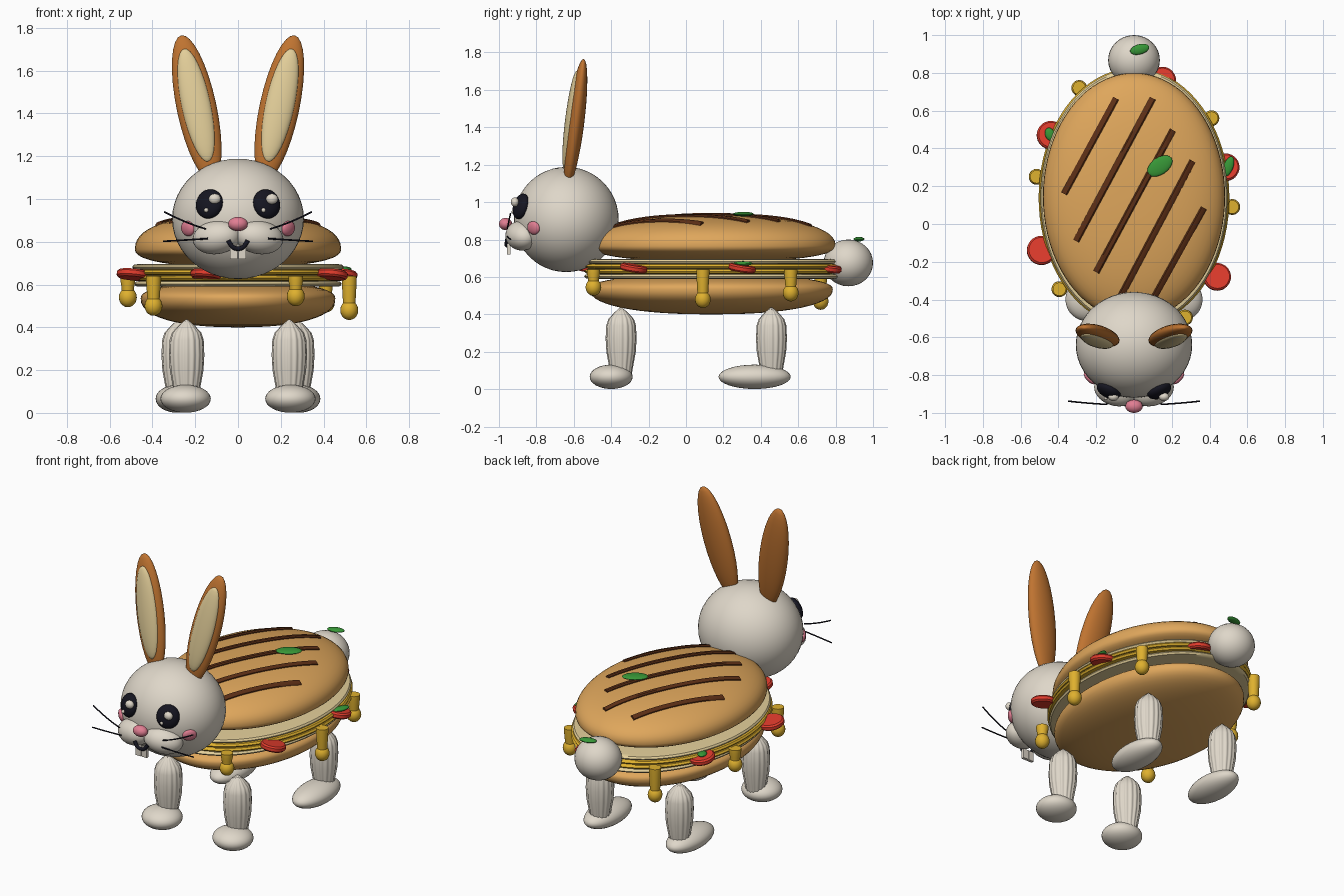
import bpy, bmesh, math
from mathutils import Vector, Matrix

if "Cube" in bpy.data.objects:
    bpy.data.objects.remove(bpy.data.objects["Cube"])


def material(name, r, g, b):
    m = bpy.data.materials.new(name)
    m.diffuse_color = (*[(c / 255) ** 2.2 for c in (r, g, b)], 1)
    m.use_nodes = True
    m.node_tree.nodes["Principled BSDF"].inputs["Base Color"].default_value = m.diffuse_color
    return m


FUR = material("cream_fur", 222, 214, 200)
BUN = material("toasted_bun", 222, 165, 92)
EAR = material("ear_brown", 190, 115, 52)
TAN = material("pale_tan", 226, 205, 152)
CHEESE = material("cheese_yellow", 222, 175, 50)
GRILL = material("grill_brown", 92, 50, 28)
RED = material("tomato_red", 225, 62, 48)
GREEN = material("leaf_green", 58, 150, 58)
DARK = material("near_black", 28, 28, 38)
PINK = material("soft_pink", 224, 125, 145)


def finish(name, bm, mat, angle=40):
    bmesh.ops.recalc_face_normals(bm, faces=bm.faces)
    me = bpy.data.meshes.new(name)
    bm.to_mesh(me)
    bm.free()
    ob = bpy.data.objects.new(name, me)
    bpy.context.collection.objects.link(ob)
    me.materials.append(mat)
    bpy.ops.object.select_all(action='DESELECT')
    ob.select_set(True)
    bpy.context.view_layer.objects.active = ob
    bpy.ops.object.shade_smooth_by_angle(angle=math.radians(angle))
    return ob


def ball(name, loc, radii, mat, rot=None, seg=32):
    bm = bmesh.new()
    bmesh.ops.create_uvsphere(bm, u_segments=seg, v_segments=seg // 2, radius=1)
    turn = rot.to_4x4() if rot else Matrix()
    bm.transform(Matrix.Translation(loc) @ turn @ Matrix.Diagonal((*radii, 1)))
    return finish(name, bm, mat)


def lathe(name, loc, profile, mat, scale=(1, 1), seg=64, ribs=0, rot=None):
    """Closed turned shape from (radius, z) points; ribs flute the sides."""
    bm = bmesh.new()
    rings = []
    for r, z in profile:
        ring = []
        for i in range(seg):
            a = 2 * math.pi * i / seg
            k = r * (1 + 0.035 * math.cos(ribs * a)) if ribs else r
            ring.append(bm.verts.new((k * math.cos(a) * scale[0], k * math.sin(a) * scale[1], z)))
        rings.append(ring)
    for a, b in zip(rings, rings[1:]):
        for i in range(seg):
            j = (i + 1) % seg
            bm.faces.new((a[i], a[j], b[j], b[i]))
    bm.faces.new(rings[0])
    bm.faces.new(rings[-1])
    bm.transform(Matrix.Translation(loc) @ (rot.to_4x4() if rot else Matrix()))
    return finish(name, bm, mat)


def tube(name, pts, radius, mat):
    cu = bpy.data.curves.new(name, 'CURVE')
    cu.dimensions = '3D'
    cu.bevel_depth = radius
    cu.bevel_resolution = 2
    cu.use_fill_caps = True
    sp = cu.splines.new('NURBS')
    sp.points.add(len(pts) - 1)
    for p, c in zip(sp.points, pts):
        p.co = (*c, 1)
    sp.use_endpoint_u = True
    sp.order_u = 3
    ob = bpy.data.objects.new(name, cu)
    bpy.context.collection.objects.link(ob)
    cu.materials.append(mat)


def euler(x=0, y=0, z=0):
    return (Matrix.Rotation(math.radians(z), 3, 'Z') @ Matrix.Rotation(math.radians(y), 3, 'Y')
            @ Matrix.Rotation(math.radians(x), 3, 'X'))


# --- Sandwich body: two buns and the filling layers ---
CY = 0.145
TOP_Z, TOP_H, POW = 0.765, 0.165, 2.3


def dome(lo, hi, n=14):
    """Rounded profile from bottom depth lo to top height hi."""
    pts = []
    for i in range(-n, n + 1):
        t = i / n * math.pi / 2 * 0.995
        h = hi if t > 0 else lo
        pts.append((math.cos(t) ** (2 / POW), math.copysign(abs(math.sin(t)) ** (2 / POW), t) * h))
    return pts


lathe("top_bun", (0, CY, TOP_Z), dome(0.085, TOP_H), BUN, (0.482, 0.655), 80)
lathe("bottom_bun", (0, CY - 0.01, 0.535), dome(0.135, 0.08), BUN, (0.455, 0.65), 80)


def slab(name, z, h, rx, ry, mat):
    prof = [(0.95, -h), (0.985, -h * 0.8), (1, 0), (0.985, h * 0.8), (0.95, h)]
    lathe(name, (0, CY - 0.005, z), prof, mat, (rx, ry), 80)


slab("upper_spread", 0.682, 0.013, 0.495, 0.68, TAN)
slab("upper_cheese", 0.657, 0.013, 0.505, 0.685, CHEESE)
slab("middle_spread", 0.644, 0.006, 0.485, 0.665, TAN)
slab("lower_cheese", 0.630, 0.013, 0.505, 0.685, CHEESE)
slab("lower_spread", 0.603, 0.013, 0.485, 0.685, TAN)


# --- Grill marks following the top bun ---
def bun_z(x, y):
    q = min(0.99, math.hypot(x / 0.482, (y - CY) / 0.655))
    return TOP_Z + TOP_H * (1 - q ** POW) ** (1 / POW)


for x0, y0, x1, y1 in [(-.37, .16, -.095, .665), (-.307, -.09, .10, .665), (-.20, -.255, .206, .497),
                       (-.08, -.40, .31, .333), (.10, -.40, .37, .085)]:
    bm = bmesh.new()
    a, b = Vector((x0, y0)), Vector((x1, y1))
    side = (b - a).orthogonal().normalized() * 0.017
    prev = None
    for i in range(17):
        p = a.lerp(b, i / 16)
        ring = []
        for s, dz in ((-1, -.02), (-1, .006), (-.6, .012), (.6, .012), (1, .006), (1, -.02)):
            q = p + side * s
            ring.append(bm.verts.new((q.x, q.y, bun_z(q.x, q.y) + dz)))
        if prev:
            for k in range(6):
                bm.faces.new((prev[k], prev[(k + 1) % 6], ring[(k + 1) % 6], ring[k]))
        if i in (0, 16):
            bm.faces.new(ring)
        prev = ring
    finish("grill_mark", bm, GRILL)

# --- Tomato slices, leaves and cheese drips around the rim ---
for x, y, r in [(-.44, .47, .075), (-.49, -.14, .077), (.44, -.28, .073), (.485, .30, .073),
                (.15, .76, .072), (-.15, -.52, .072)]:
    tilt = euler(x=-9, y=5)
    prof = [(r * .88, -.018), (r, -.009), (r, .009), (r * .88, .018)]
    lathe("tomato_slice", (x, y, .647), prof, RED, seg=32, rot=tilt)

for x, y, z, l, w, turn in [(.137, .307, .936, .075, .045, 35), (.03, .925, .802, .052, .027, 15),
                            (-.445, .475, .672, .036, .026, 110), (.5, .305, .672, .055, .026, 70)]:
    ball("leaf", (x, y, z), (l, w, .012), GREEN, euler(z=turn), 20)

for x, y, z in [(-.29, .72, .47), (-.515, .25, .54), (-.395, -.345, .50), (.41, .56, .515),
                (.52, .09, .48), (.27, -.495, .545)]:
    lathe("cheese_drip", (x, y, 0), [(.026, z), (.03, z + .05), (.035, .62), (.035, .64)], CHEESE, seg=20)
    ball("drip_bulb", (x, y, z), (.042, .042, .046), CHEESE, seg=20)

# --- Head and tail ---
HC, HR = Vector((0, -.64, .907)), Vector((.308, .28, .281))
ball("head", HC, HR, FUR, seg=48)
ball("tail", (0, .868, .675), (.137, .132, .125), FUR)


def on_head(x, z):
    """Point on the front of the head and a frame whose -y axis faces outward."""
    dx, dz = x / HR.x, (z - HC.z) / HR.z
    y = HC.y - HR.y * math.sqrt(1 - dx * dx - dz * dz)
    n = Vector((x / HR.x ** 2, (y - HC.y) / HR.y ** 2, (z - HC.z) / HR.z ** 2)).normalized()
    xa = (-n).cross(Vector((0, 0, 1))).normalized()
    return Vector((x, y, z)), Matrix((xa, -n, xa.cross(-n))).transposed()


for s in (-1, 1):
    # ears
    turn = euler(x=-7, y=12 * s)
    ear = Vector((.193 * s, -.59, 1.425))
    ball("ear", ear, (.093, .046, .35), EAR, turn)
    ball("inner_ear", ear + turn @ Vector((0, -.028, .01)), (.068, .03, .272), TAN, turn)
    # eyes with highlights
    p, frame = on_head(.134 * s, .977)
    ball("eye", p, (.067, .036, .07), DARK, frame)
    ball("eye_highlight", (.134 * s + .025, -.915, 1.0), (.028, .022, .025), FUR, seg=20)
    ball("eye_glint", (.134 * s - .015, -.922, .948), (.011, .011, .011), FUR, seg=12)
    # cheeks, muzzle, teeth
    p, frame = on_head(.235 * s, .862)
    ball("cheek", p, (.042, .018, .036), PINK, frame, 24)
    ball("muzzle", (.1 * s, -.88, .82), (.115, .082, .078), FUR, euler(y=8 * s, z=18 * s))
    bm = bmesh.new()
    bmesh.ops.create_cube(bm, size=1)
    bm.transform(Matrix.Translation((.02 * s, -.948, .75)) @ Matrix.Diagonal((.036, .018, .06, 1)))
    finish("tooth", bm, FUR)
    # whiskers
    tube("upper_whisker", [(.15 * s, -.955, .86), (.24 * s, -.95, .885), (.345 * s, -.938, .94)], .004, DARK)
    tube("lower_whisker", [(.14 * s, -.955, .815), (.24 * s, -.95, .808), (.35 * s, -.938, .802)], .004, DARK)
    # legs and feet
    for name, x, y in (("front_leg", .24, -.347), ("hind_leg", .275, .457)):
        prof = [(.052, .06), (.062, .12), (.076, .2), (.08, .27), (.077, .34), (.066, .375), (.035, .41), (.004, .437)]
        lathe(name, (x * s, y, 0), prof, FUR, seg=96, ribs=16)
    ball("front_foot", (.245 * s, -.4, .066), (.118, .115, .065), FUR)
    ball("hind_foot", (.285 * s, .367, .066), (.1, .193, .065), FUR)

# --- Nose and smile ---
ball("nose", (0, -.965, .883), (.046, .035, .033), PINK, seg=24)
tube("smile", [(-.045, -.955, .805), (-.03, -.962, .775), (0, -.955, .765),
               (.03, -.962, .775), (.045, -.955, .805)], .011, DARK)
